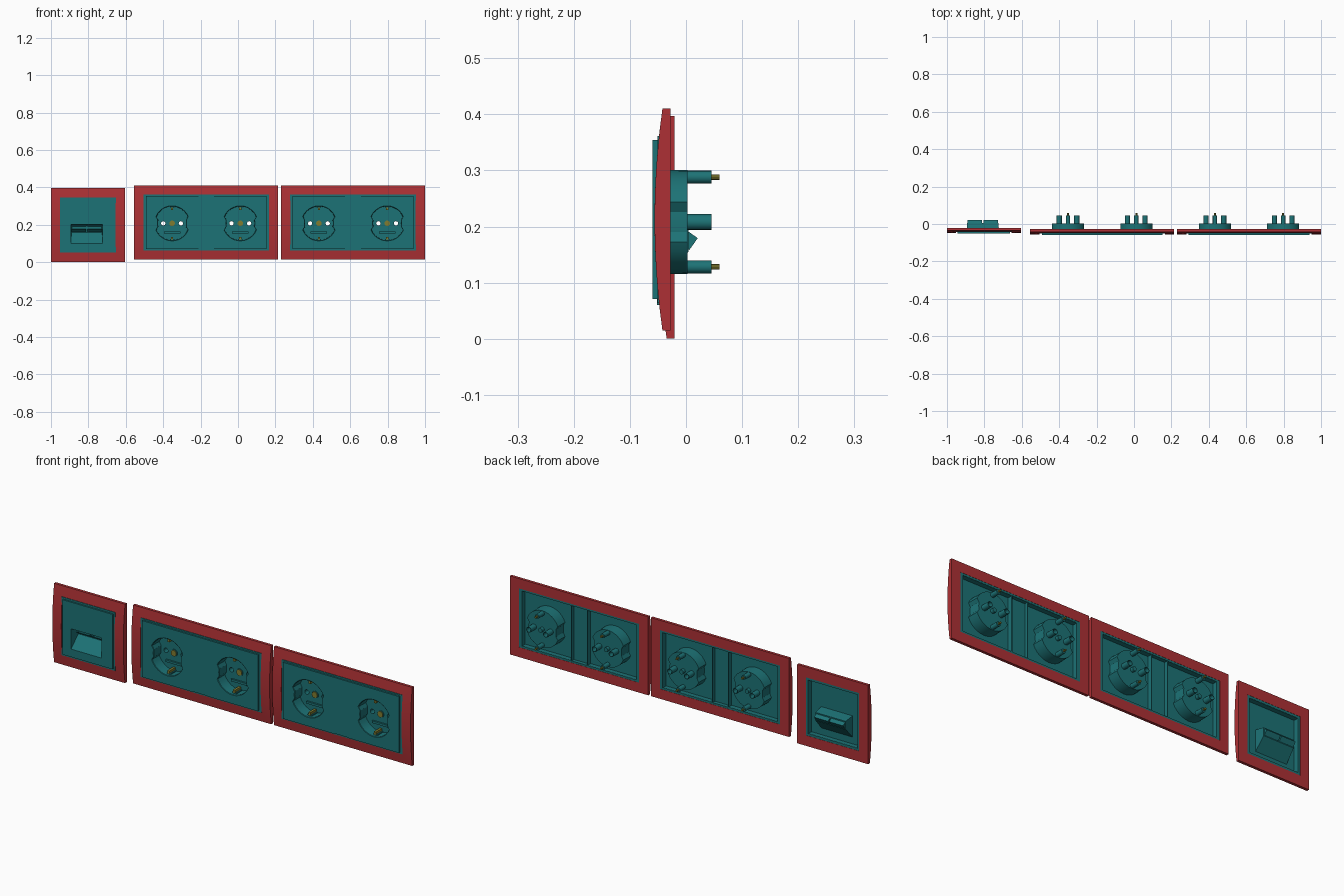
import bpy, bmesh, math
from mathutils import Matrix, Vector

if "Cube" in bpy.data.objects:
    bpy.data.objects.remove(bpy.data.objects["Cube"])


def material(name, rgb):
    m = bpy.data.materials.new(name)
    m.diffuse_color = (*rgb, 1)
    m.use_nodes = True
    m.node_tree.nodes["Principled BSDF"].inputs["Base Color"].default_value = m.diffuse_color
    return m


RED = material("frame_red", (0.42, 0.03, 0.035))
TEAL = material("insert_teal", (0.012, 0.17, 0.18))
BRASS = material("contact_brass", (0.22, 0.2, 0.03))


def finish(bm, name, mat, loc):
    bmesh.ops.recalc_face_normals(bm, faces=bm.faces)
    me = bpy.data.meshes.new(name)
    bm.to_mesh(me)
    bm.free()
    me.materials.append(mat)
    ob = bpy.data.objects.new(name, me)
    ob.location = loc
    bpy.context.collection.objects.link(ob)
    return ob


def loft(name, loops, mat, loc, cyclic=False):
    """Skin equal-length loops; cap the ends, or join last to first."""
    bm = bmesh.new()
    rows = [[bm.verts.new(p) for p in lp] for lp in loops]
    n = len(rows[0])
    pairs = list(zip(rows, rows[1:])) + ([(rows[-1], rows[0])] if cyclic else [])
    for a, b in pairs:
        for i in range(n):
            j = (i + 1) % n
            bm.faces.new((a[i], a[j], b[j], b[i]))
    if not cyclic:
        bm.faces.new(rows[0])
        bm.faces.new(rows[-1])
    return finish(bm, name, mat, loc)


def box(name, x, y, z, mat, loc):
    return loft(name, [[(x[0], v, z[0]), (x[1], v, z[0]), (x[1], v, z[1]), (x[0], v, z[1])]
                       for v in y], mat, loc)


def circle(r, y, n=32, x=0, z=0, notch=1.0):
    """Circle facing y; notch pulls in the left and right guide ribs."""
    pts = []
    for i in range(n):
        a = math.tau * i / n
        k = r * notch if abs(math.sin(a)) < 0.2 else r
        pts.append((x + k * math.cos(a), y, z + r * math.sin(a)))
    return pts


def square(hx, hz, y, n=32):
    pts = []
    for i in range(n):
        a = math.tau * i / n
        c, s = math.cos(a), math.sin(a)
        m = max(abs(c), abs(s))
        pts.append((hx * c / m, y, hz * s / m))
    return pts


def rod(name, r, y0, y1, x, z, mat, loc, n=16):
    return loft(name, [circle(r, y0, n, x, z), circle(r, y1, n, x, z)], mat, loc)


def tube(name, r, ri, y0, y1, x, z, mat, loc, n=16):
    return loft(name, [circle(r, y0, n, x, z), circle(ri, y0, n, x, z),
                       circle(ri, y1, n, x, z), circle(r, y1, n, x, z)], mat, loc, True)


def perimeter(hx, hz, depth, n=12):
    ts = [-1 + 2 * i / n for i in range(n + 1)]
    pts = [(hx, hz * t) for t in ts] + [(-hx, -hz * t) for t in ts]
    return [(x, depth(z), z) for x, z in pts]


def frame(name, hx, hz, ix, iz, loc):
    """Cover frame: front bowed over its height, flat back."""
    front = lambda z: -0.056 + 0.014 * (z / hz) ** 2
    back = lambda z: -0.028
    loft(name, [perimeter(hx, hz, front), perimeter(ix, iz, front),
                perimeter(ix, iz, back), perimeter(hx, hz, back)], RED, loc, True)


def adapter(name, ox, oz, ix, iz, loc):
    """Recessed ring that fills the gap between frame and plate."""
    loft(name, [square(ox, oz, -0.051), square(ix, iz, -0.051),
                square(ix, iz, -0.029), square(ox, oz, -0.029)], TEAL, loc, True)


def socket(tag, cx):
    loc = (cx, 0, 0.2125)
    dz = -0.0045
    notch = 0.83
    # plate with skirt and round cup, one continuous shell
    plate = loft(tag + "_plate", [
        circle(0.0905, -0.003, z=dz, notch=notch),
        circle(0.0915, -0.058, z=dz, notch=notch),
        circle(0.094, -0.060, z=dz, notch=notch),
        square(0.140, 0.142, -0.060),
        square(0.140, 0.142, -0.030),
        square(0.136, 0.138, -0.030),
        square(0.136, 0.138, -0.054),
        circle(0.0935, -0.054, z=dz, notch=notch),
        circle(0.0925, 0.003, z=dz, notch=notch)], TEAL, loc)
    # pin holes through the cup floor, with open sleeves behind
    for side, x in (("left", -0.047), ("right", 0.047)):
        cut = rod(f"{tag}_{side}_cutter", 0.0115, -0.02, 0.02, x, dz, TEAL, loc)
        cut.hide_render = True
        cut.hide_set(True)
        mod = plate.modifiers.new(side + "_hole", "BOOLEAN")
        mod.operation = "DIFFERENCE"
        mod.object = cut
        tube(f"{tag}_{side}_sleeve", 0.0140, 0.0115, 0.002, 0.045, x, dz, TEAL, loc)
    # centre screw
    rod(tag + "_screw_boss", 0.018, -0.006, -0.002, 0, dz, TEAL, loc)
    rod(tag + "_screw", 0.015, -0.010, -0.005, 0, dz, BRASS, loc)
    rod(tag + "_screw_sleeve", 0.011, 0.002, 0.020, 0, dz, TEAL, loc)
    # ledge in the cup floor
    box(tag + "_ledge", (-0.044, 0.044), (-0.012, -0.002), (-0.058, -0.047), TEAL, loc)
    # earth clips at top and bottom
    for side, s in (("upper", 1), ("lower", -1)):
        z = dz + s * 0.080
        rod(f"{tag}_{side}_sleeve", 0.0115, 0.002, 0.045, 0, z, TEAL, loc)
        rod(f"{tag}_{side}_contact_tip", 0.005, 0.044, 0.0595, 0, z, BRASS, loc, 8)
        box(f"{tag}_{side}_clip_base", (-0.012, 0.012), (-0.046, -0.002),
            (z + s * 0.004, z + s * 0.0115), TEAL, loc)
        box(f"{tag}_{side}_clip", (-0.006, 0.006), (-0.050, -0.002),
            (z - s * 0.008, z + s * 0.006), BRASS, loc)


# two double socket units
for tag, cx in (("middle", -0.17), ("right", 0.615)):
    loc = (cx, 0, 0.2125)
    frame(tag + "_double_frame", 0.385, 0.1975, 0.335, 0.148, loc)
    adapter(tag + "_adapter", 0.336, 0.149, 0.320, 0.139, loc)
    box(tag + "_centre_strip", (-0.0435, 0.0435), (-0.058, -0.048), (-0.141, 0.141), TEAL, loc)
    for side, s in (("left", -1), ("right", 1)):
        socket(f"{tag}_{side}_socket", cx + s * 0.1825)

# single data outlet unit
loc = (-0.8025, 0.0075, 0.1985)
frame("single_frame", 0.1975, 0.1985, 0.148, 0.146, loc)
adapter("single_adapter", 0.149, 0.147, 0.137, 0.135, loc)


def rect(hx, zb, zt, yb, yt, cx=0.0):
    return [(cx - hx, yb, zb), (cx + hx, yb, zb), (cx + hx, yt, zt), (cx - hx, yt, zt)]


# plate with a sloping recess, one continuous shell
loft("data_plate", [
    rect(0.082, -0.040, -0.004, -0.006, -0.006, -0.006),
    rect(0.085, -0.098, 0.004, -0.059, -0.059, -0.006),
    rect(0.140, -0.138, 0.138, -0.059, -0.059),
    rect(0.140, -0.138, 0.138, -0.030, -0.030),
    rect(0.136, -0.134, 0.134, -0.030, -0.030),
    rect(0.136, -0.134, 0.134, -0.054, -0.054),
    rect(0.087, -0.100, 0.007, -0.054, -0.054, -0.006),
    rect(0.084, -0.043, -0.002, -0.003, -0.003, -0.006)], TEAL, loc)

# two tilted jacks with open mouths
for side, s in (("left", -1), ("right", 1)):
    bm = bmesh.new()
    bmesh.ops.create_cube(bm, size=1, matrix=Matrix.Diagonal((0.078, 0.034, 0.026, 1)))
    mouth = [f for f in bm.faces if f.calc_center_median().y < -0.01]
    bmesh.ops.inset_region(bm, faces=mouth, thickness=0.004)
    bmesh.ops.translate(bm, verts=mouth[0].verts, vec=(0, 0.026, 0))
    bmesh.ops.rotate(bm, verts=bm.verts, cent=(0, 0, 0),
                     matrix=Matrix.Rotation(math.radians(-35), 3, "X"))
    finish(bm, f"{side}_jack", TEAL, Vector(loc) + Vector((-0.006 + s * 0.042, -0.008, -0.020)))

# smooth round parts, keep edges sharp
for ob in bpy.context.collection.objects:
    if not ob.hide_render:
        ob.select_set(True)
        bpy.context.view_layer.objects.active = ob
bpy.ops.object.shade_smooth_by_angle(angle=math.radians(30))
